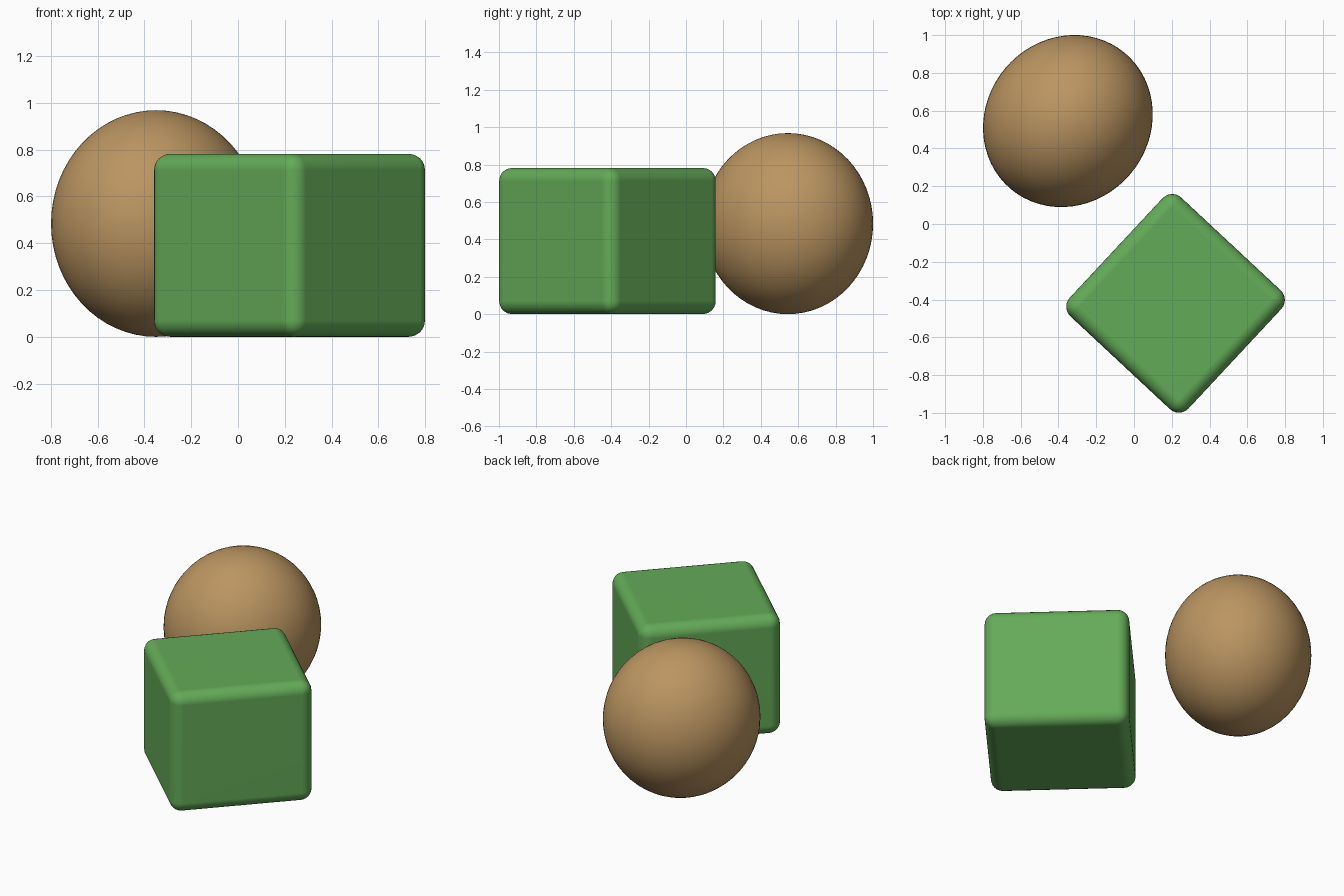
import bpy, bmesh, math

if "Cube" in bpy.data.objects:
    bpy.data.objects.remove(bpy.data.objects["Cube"])


def material(name, rgb):
    m = bpy.data.materials.new(name)
    m.diffuse_color = (*rgb, 1.0)
    m.use_nodes = True
    m.node_tree.nodes["Principled BSDF"].inputs["Base Color"].default_value = m.diffuse_color
    return m


def finish(obj, name, mat):
    obj.name = name
    obj.data.materials.append(mat)
    for p in obj.data.polygons:
        p.use_smooth = True


green = material("green", (0.127, 0.405, 0.098))
brown = material("tan_brown", (0.497, 0.300, 0.120))

# Rounded block, turned about the vertical axis
bpy.ops.mesh.primitive_cube_add(size=1, location=(0.22, -0.42, 0.391),
                                rotation=(0, 0, math.radians(47)))
block = bpy.context.object
block.scale = (0.86, 0.86, 0.782)
bpy.ops.object.transform_apply(location=False, rotation=False, scale=True)
bm = bmesh.new()
bm.from_mesh(block.data)
bmesh.ops.bevel(bm, geom=bm.edges[:], offset=0.07, segments=6,
                profile=0.5, affect='EDGES')
bm.to_mesh(block.data)
bm.free()
finish(block, "rounded_block", green)
# Keep the flat faces flat-shaded beside the rounded edges
block.modifiers.new("weighted_normals", 'WEIGHTED_NORMAL')

# Slightly stretched ball behind the block
bpy.ops.mesh.primitive_uv_sphere_add(segments=64, ring_count=32, radius=1,
                                     location=(-0.35, 0.545, 0.484),
                                     rotation=(0, 0, math.radians(50)))
ball = bpy.context.object
ball.scale = (0.470, 0.434, 0.484)
finish(ball, "ball", brown)
